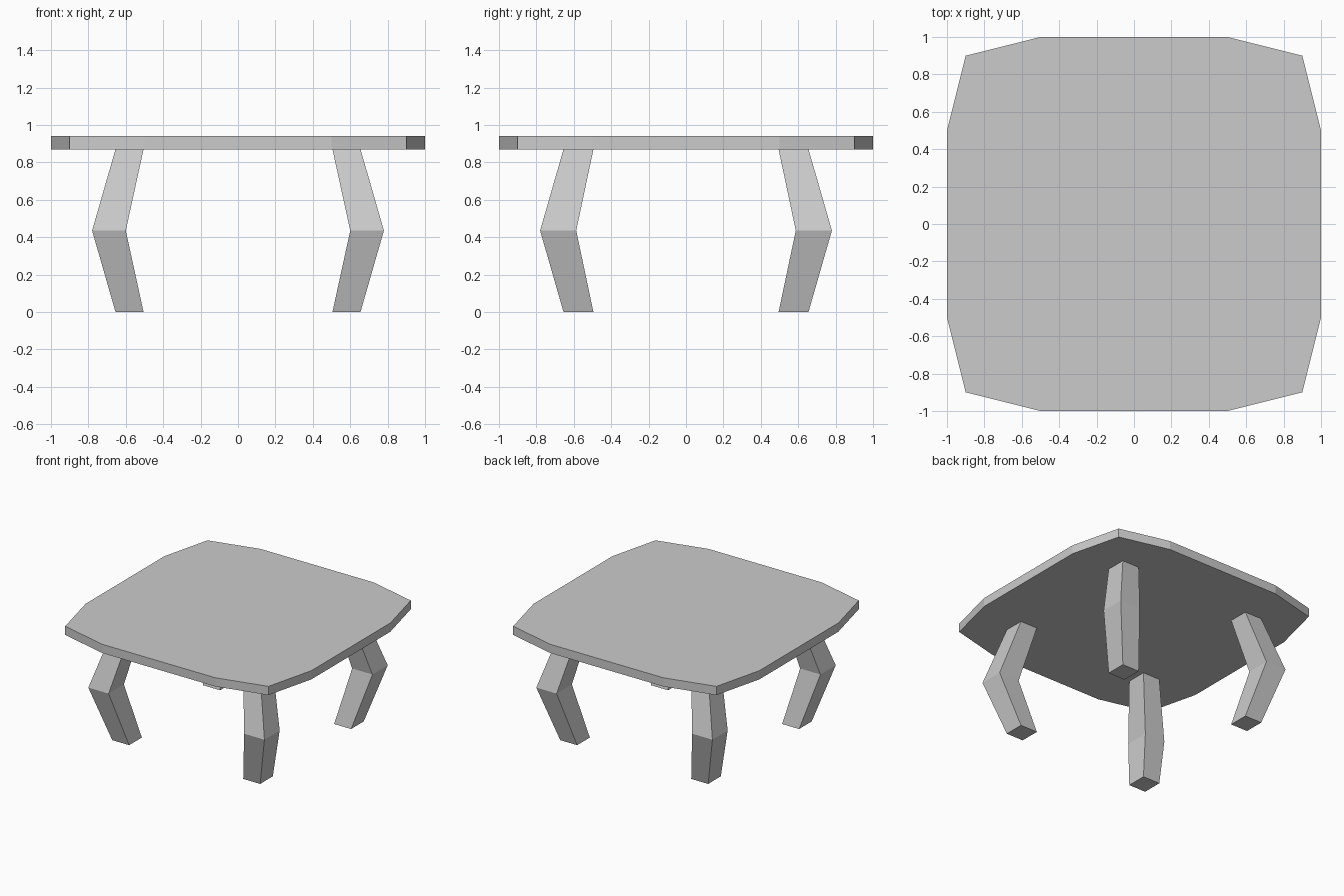
import bpy
import bmesh

if "Cube" in bpy.data.objects:
    bpy.data.objects.remove(bpy.data.objects["Cube"])


def loft(name, rings):
    """Skin a stack of matching point loops and cap both ends."""
    bm = bmesh.new()
    loops = [[bm.verts.new(p) for p in ring] for ring in rings]
    n = len(loops[0])
    for a, b in zip(loops, loops[1:]):
        for i in range(n):
            j = (i + 1) % n
            bm.faces.new((a[i], a[j], b[j], b[i]))
    bm.faces.new(loops[0][::-1])
    bm.faces.new(loops[-1])
    bmesh.ops.recalc_face_normals(bm, faces=bm.faces)
    mesh = bpy.data.meshes.new(name)
    bm.to_mesh(mesh)
    bm.free()
    obj = bpy.data.objects.new(name, mesh)
    bpy.context.collection.objects.link(obj)
    return obj


# Tabletop: square slab with faceted corners
corner = [(1, 0.5), (0.9, 0.9), (0.5, 1)]
outline = []
for c, s in ((1, 0), (0, 1), (-1, 0), (0, -1)):
    outline += [(x * c - y * s, x * s + y * c) for x, y in corner]
loft("tabletop", [[(x, y, z) for x, y in outline] for z in (0.87, 0.94)])

# Bowed legs: (height, inner x, outer x, inner y, outer y)
sections = [(0.0, 0.505, 0.655, 0.495, 0.655),
            (0.435, 0.60, 0.78, 0.587, 0.78),
            (0.87, 0.505, 0.655, 0.495, 0.655)]
for side, sx in (("left", -1), ("right", 1)):
    for end, sy in (("front", -1), ("back", 1)):
        loft(f"{end}_{side}_leg",
             [[(sx * x, sy * y, z) for x, y in
               ((x0, y0), (x1, y0), (x1, y1), (x0, y1))]
              for z, x0, x1, y0, y1 in sections])
